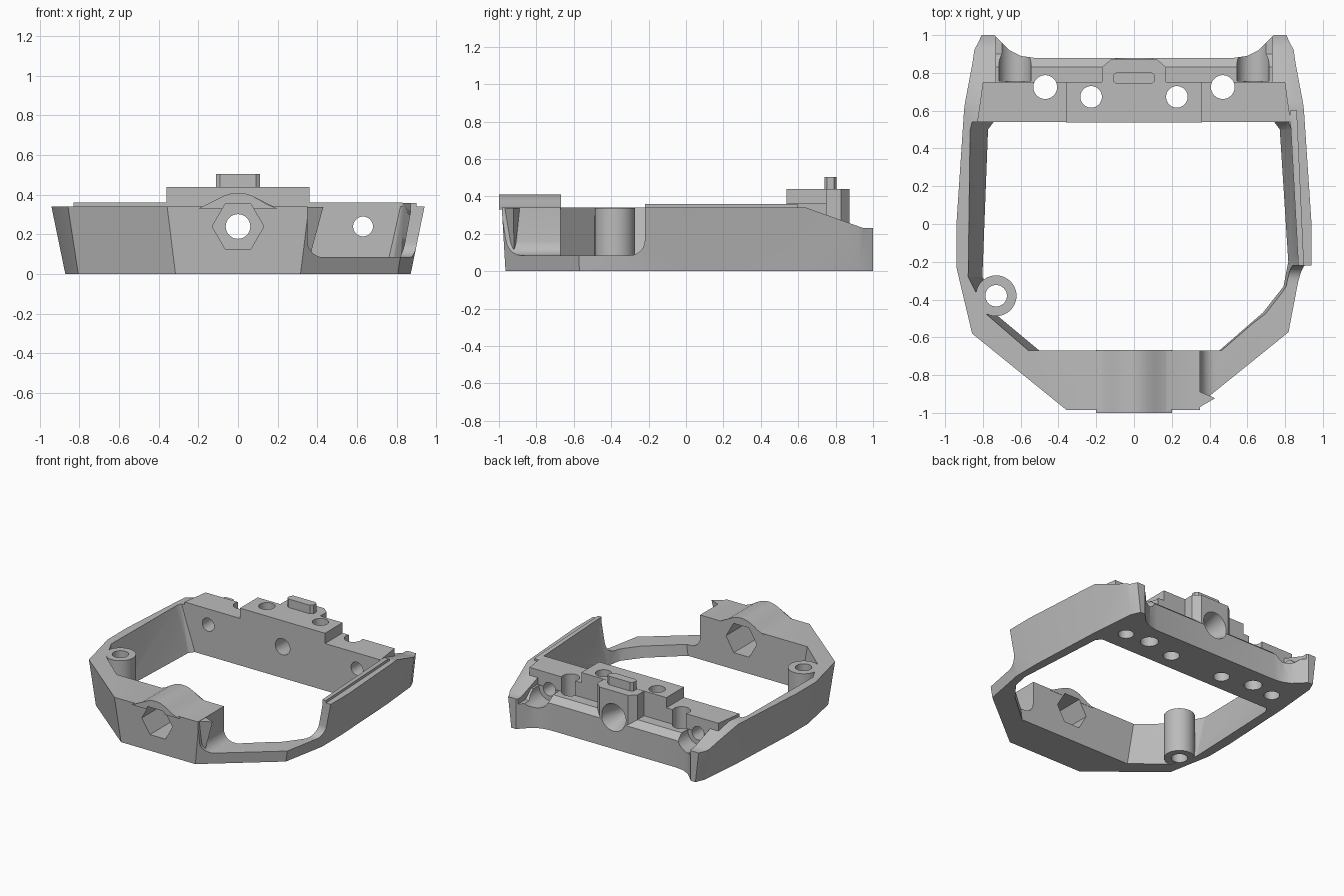
import bpy, bmesh
from math import cos, sin, pi, radians

if "Cube" in bpy.data.objects:
    bpy.data.objects.remove(bpy.data.objects["Cube"])

grey = bpy.data.materials.new("matte_grey")
grey.use_nodes = True
grey.diffuse_color = (0.5, 0.5, 0.5, 1)
grey.node_tree.nodes["Principled BSDF"].inputs["Base Color"].default_value = (0.5, 0.5, 0.5, 1)

AXES = {"x": lambda u, v, w: (w, u, v),
        "y": lambda u, v, w: (u, w, v),
        "z": lambda u, v, w: (u, v, w)}


def prism(name, start, a, b, axis="z", end=None, round_base=0):
    """Loft an outline from a to b along an axis, optionally to a second outline."""
    place = AXES[axis]
    bm = bmesh.new()
    low = [bm.verts.new(place(u, v, a)) for u, v in start]
    high = [bm.verts.new(place(u, v, b)) for u, v in (end or start)]
    base = bm.faces.new(low[::-1])
    bm.faces.new(high)
    for i in range(len(low)):
        j = (i + 1) % len(low)
        bm.faces.new((low[i], low[j], high[j], high[i]))
    if round_base:
        bmesh.ops.bevel(bm, geom=list(base.edges), offset=round_base, segments=6,
                        profile=0.5, affect="EDGES")
    bmesh.ops.triangulate(bm, faces=bm.faces[:])
    if bm.calc_volume(signed=True) < 0:
        bmesh.ops.reverse_faces(bm, faces=bm.faces[:])
    mesh = bpy.data.meshes.new(name)
    bm.to_mesh(mesh)
    bm.free()
    mesh.materials.append(grey)
    obj = bpy.data.objects.new(name, mesh)
    bpy.context.collection.objects.link(obj)
    return obj


def ring(u, v, r, n=40):
    return [(u + r * cos(2 * pi * i / n), v + r * sin(2 * pi * i / n)) for i in range(n)]


def mirrored(half):
    """Complete a half outline across the centre line."""
    return half + [(-u, v) for u, v in reversed(half)]


def rect(u0, v0, u1, v1):
    return [(u0, v0), (u1, v0), (u1, v1), (u0, v1)]


def volume(mesh):
    bm = bmesh.new()
    bm.from_mesh(mesh)
    result = bm.calc_volume(signed=True)
    bm.free()
    return result


def combine(target, tool, operation):
    """Join or cut, accepting a solver's result only if its volume is plausible."""
    sign = 1 if operation == "UNION" else -1
    before, limit = volume(target.data), volume(tool.data) * 1.01
    for solver in ("MANIFOLD", "EXACT"):
        mod = target.modifiers.new("shape", "BOOLEAN")
        mod.object, mod.operation, mod.solver = tool, operation, solver
        bpy.context.view_layer.update()
        graph = bpy.context.evaluated_depsgraph_get()
        mesh = bpy.data.meshes.new_from_object(target.evaluated_get(graph))
        target.modifiers.remove(mod)
        after = volume(mesh)
        if after > 0 and 0 < sign * (after - before) < limit:
            target.data = mesh
            break
    bpy.data.objects.remove(tool)


def cut(tool):
    combine(frame, tool, "DIFFERENCE")


def add(tool):
    combine(frame, tool, "UNION")


# Flared outer body with swept rear corners
rear = [(0.74, 1), (0.705, 0.965), (0.66, 0.92), (0.60, 0.89), (0.53, 0.88)]
foot = mirrored([(0.315, -0.965), (0.805, -0.57), (0.87, -0.23), (0.87, 0),
                 (0.84, 0.6), (0.81, 0.93), (0.78, 1)] + rear)
brim = mirrored([(0.357, -0.985), (0.857, -0.58), (0.94, -0.23), (0.94, 0),
                 (0.90, 0.6), (0.86, 0.92), (0.82, 1)] + rear)
frame = prism("frame", foot, 0, 0.34, end=brim)

# Large central opening
opening_low = [(-0.74, 0.54), (0.74, 0.54), (0.77, 0.5), (0.815, -0.2), (0.79, -0.33),
               (0.68, -0.47), (0.45, -0.67), (-0.5, -0.67), (-0.74, -0.47),
               (-0.80, -0.28), (-0.77, 0.5)]
opening_high = [(-0.86, 0.54), (0.82, 0.54), (0.835, 0.5), (0.88, -0.2), (0.85, -0.33),
                (0.74, -0.49), (0.5, -0.67), (-0.56, -0.67), (-0.78, -0.48),
                (-0.88, -0.28), (-0.87, 0.5)]
cut(prism("opening_cutter", opening_low, -0.01, 0.35, end=opening_high))

# Raised rim on the left wall
add(prism("left_rim", [(0.87, -0.22), (0.9, -0.22), (0.862, 0.6), (0.825, 0.6)], 0.3, 0.359))

# Ramps down to the rear corners and the trough behind the crossbar
cut(prism("ramp_cutter", [(0.58, 0.362), (0.95, 0.23), (1.2, 0.23), (1.2, 0.6), (0.58, 0.6)],
          -1.2, 1.2, "x"))
cut(prism("trough_cutter", [(0.75, 0.25), (0.83, 0.25), (0.9, 0.19), (1.2, 0.19),
                            (1.2, 0.6), (0.75, 0.6)], -0.73, 0.73, "x"))

# Stepped crossbar with a centre block and locating tab
add(prism("crossbar", mirrored([(0.83, 0.539), (0.80, 0.751)]), 0.15, 0.361))
add(prism("centre_step", rect(-0.36, 0.538, 0.36, 0.752), 0.3, 0.44))
add(prism("centre_block", mirrored([(0.17, 0.7), (0.17, 0.83), (0.12, 0.873)]), 0.15, 0.439))
add(prism("locating_tab", mirrored([(0.09, 0.74), (0.11, 0.755), (0.11, 0.79), (0.09, 0.805)]),
          0.42, 0.505))

# Arched front boss
arch = [(0.2, 0.33), (0.17, 0.342), (0.14, 0.354), (0.11, 0.374)]
crown = [(0.17 * sin(radians(t)), 0.24 + 0.17 * cos(radians(t))) for t in (32, 24, 16, 8, 2)]
add(prism("front_boss", mirrored(arch + crown), -1.0, -0.668, "y"))

# Screw post inside the right wall
add(prism("screw_post", ring(-0.73, -0.38, 0.108), 0.001, 0.339))
cut(prism("post_hole_cutter", ring(-0.73, -0.38, 0.057), -0.1, 0.5))

# Low cutaway at the front left corner with rounded floor and a hooked lip
cut(prism("cutaway_cutter", rect(0.35, -1.4, 1.4, -0.22), 0.085, 0.8, round_base=0.08))
add(prism("hooked_lip", [(0.33, -0.95), (0.36, -0.92), (0.34, -0.88)], 0.08, 0.338,
          end=[(0.33, -0.98), (0.43, -0.922), (0.34, -0.885)]))

# Hexagonal pocket and centre bore with flared rear mouth
cut(prism("hex_cutter", ring(0, 0.24, 0.13, 6), -1.2, -0.6, "y"))
cut(prism("bore_cutter", ring(0, 0.24, 0.062), 0.45, 1.1, "y"))
cut(prism("mouth_cutter", ring(0, 0.24, 0.055), 0.72, 0.9, "y", end=ring(0, 0.24, 0.11)))

# Side bores, open counterbores and vertical holes in the crossbar
for side in (-1, 1):
    cut(prism("side_bore_cutter", ring(side * 0.63, 0.24, 0.05), 0.45, 1.1, "y"))
    cut(prism("counterbore_cutter", ring(side * 0.63, 0.24, 0.085), 0.756, 1.2, "y"))
    cut(prism("outer_hole_cutter", ring(side * 0.47, 0.725, 0.063), -0.1, 0.6))
    cut(prism("inner_hole_cutter", ring(side * 0.227, 0.673, 0.057), -0.1, 0.6))
    cut(prism("blind_hole_cutter", ring(side * 0.66, 0.7, 0.055), -0.1, 0.12))

bpy.ops.object.select_all(action="DESELECT")
frame.select_set(True)
bpy.context.view_layer.objects.active = frame
bpy.ops.object.shade_smooth_by_angle(angle=radians(25))
